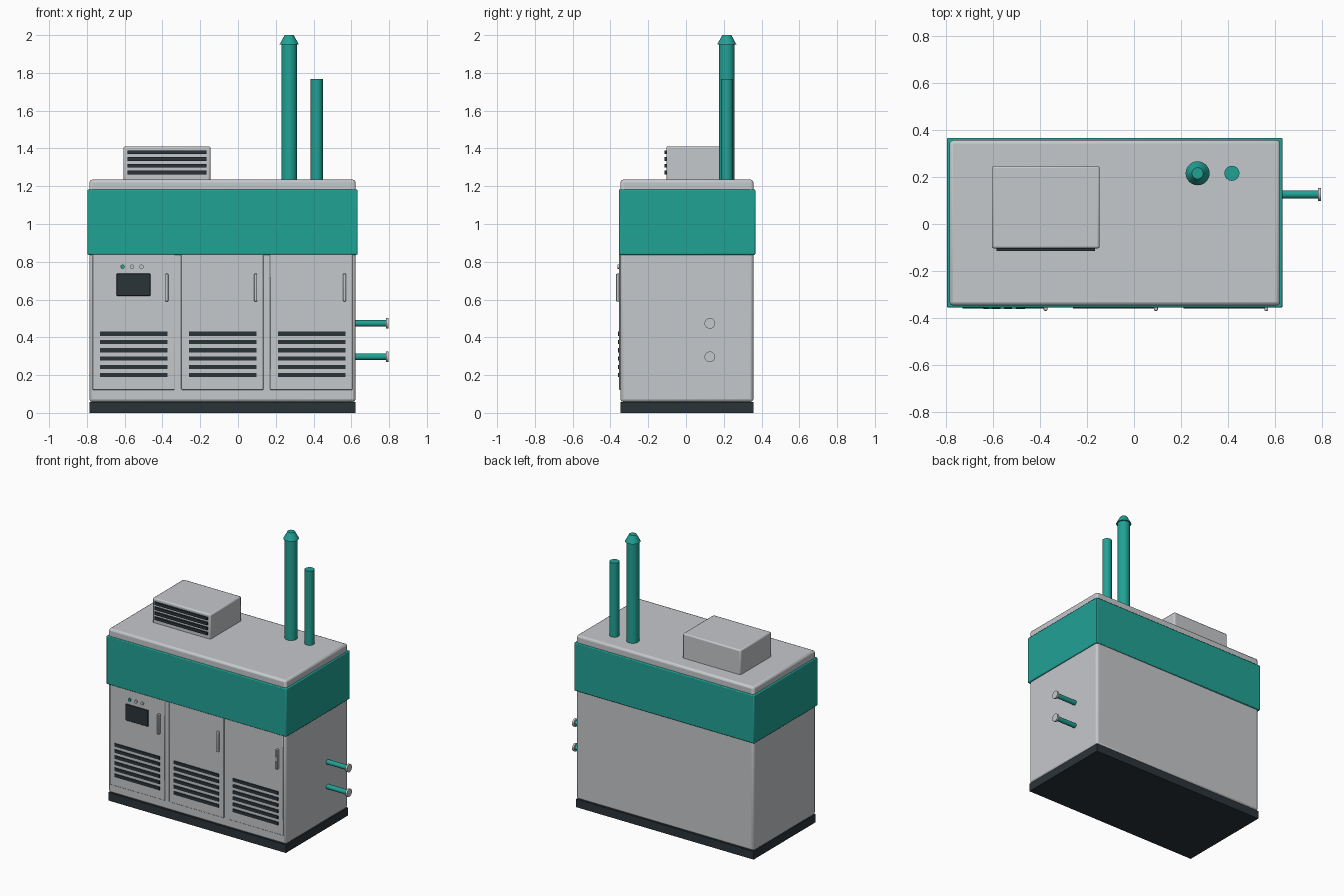
import bpy
import math

if "Cube" in bpy.data.objects:
    bpy.data.objects.remove(bpy.data.objects["Cube"])


def material(name, rgb):
    m = bpy.data.materials.new(name)
    m.diffuse_color = (*rgb, 1)
    m.use_nodes = True
    m.node_tree.nodes["Principled BSDF"].inputs["Base Color"].default_value = m.diffuse_color
    return m


GREY = material("light grey paint", (0.56, 0.58, 0.60))
TEAL = material("teal paint", (0.015, 0.36, 0.30))
DARK = material("dark charcoal", (0.024, 0.033, 0.040))


def finish(o, name, mat, bevel=0, segments=2):
    o.name = name
    o.data.materials.append(mat)
    if bevel:
        b = o.modifiers.new("bevel", 'BEVEL')
        b.width = bevel
        b.segments = segments
        b.limit_method = 'ANGLE'
    bpy.ops.object.shade_smooth_by_angle(angle=math.radians(35))
    return o


def box(name, x, y, z, mat, bevel=0, segments=2):
    """Box from (min, max) pairs along each axis."""
    bpy.ops.mesh.primitive_cube_add(size=1, location=[sum(p) / 2 for p in (x, y, z)])
    o = bpy.context.object
    o.scale = [p[1] - p[0] for p in (x, y, z)]
    bpy.ops.object.transform_apply(location=False, rotation=False, scale=True)
    return finish(o, name, mat, bevel, segments)


def tube(name, centre, r1, r2, length, mat, axis='z'):
    """Cylinder or cone frustum centred at a point."""
    rot = {'z': (0, 0, 0), 'x': (0, math.pi / 2, 0), 'y': (math.pi / 2, 0, 0)}[axis]
    bpy.ops.mesh.primitive_cone_add(vertices=32, radius1=r1, radius2=r2, depth=length,
                                    location=centre, rotation=rot)
    return finish(bpy.context.object, name, mat)


# plinth, cabinet and wrap-around band
box("base_plinth", (-0.787, 0.623), (-0.347, 0.357), (0, 0.058), DARK)
box("cabinet_body", (-0.787, 0.623), (-0.347, 0.357), (0.058, 1.235), GREY, 0.015)
box("upper_band", (-0.797, 0.633), (-0.356, 0.367), (0.837, 1.183), TEAL, 0.006)

# three doors with handle and louvres
for i in range(3):
    x = -0.771 + i * 0.4705
    box(f"door_{i + 1}", (x, x + 0.436), (-0.354, -0.34), (0.122, 0.86), GREY, 0.004)
    box(f"door_handle_{i + 1}", (x + 0.386, x + 0.402), (-0.37, -0.35), (0.59, 0.737),
        GREY, 0.005, 3)
    for k in range(6):
        z = 0.2 + k * 0.0438
        box(f"door_{i + 1}_louvre_{k + 1}", (x + 0.041, x + 0.398), (-0.361, -0.35),
            (z - 0.011, z + 0.011), DARK)

# control screen and indicator lamps on the left door
box("control_screen", (-0.643, -0.463), (-0.362, -0.35), (0.62, 0.737), DARK, 0.003)
for i, mat in enumerate((TEAL, GREY, GREY)):
    tube(f"indicator_lamp_{i + 1}", (-0.611 + i * 0.05, -0.356, 0.774), 0.011, 0.011, 0.012,
         mat, 'y')

# ventilation box on the roof
box("roof_vent_box", (-0.606, -0.146), (-0.104, 0.247), (1.225, 1.411), GREY, 0.009)
for k in range(4):
    z = 1.272 + k * 0.0358
    box(f"roof_vent_slat_{k + 1}", (-0.585, -0.167), (-0.114, -0.1), (z - 0.01, z + 0.01), DARK)

# exhaust stacks
tube("main_stack", (0.271, 0.216, 1.59), 0.042, 0.042, 0.73, TEAL)
tube("main_stack_cap", (0.271, 0.216, 1.975), 0.051, 0.024, 0.05, TEAL)
tube("small_stack", (0.417, 0.216, 1.496), 0.032, 0.032, 0.542, TEAL)

# side pipes with end flanges
for i, z in enumerate((0.297, 0.474)):
    tube(f"side_pipe_{i + 1}", (0.695, 0.126, z), 0.017, 0.017, 0.19, TEAL, 'x')
    tube(f"pipe_flange_{i + 1}", (0.790, 0.126, z), 0.028, 0.028, 0.014, GREY, 'x')
